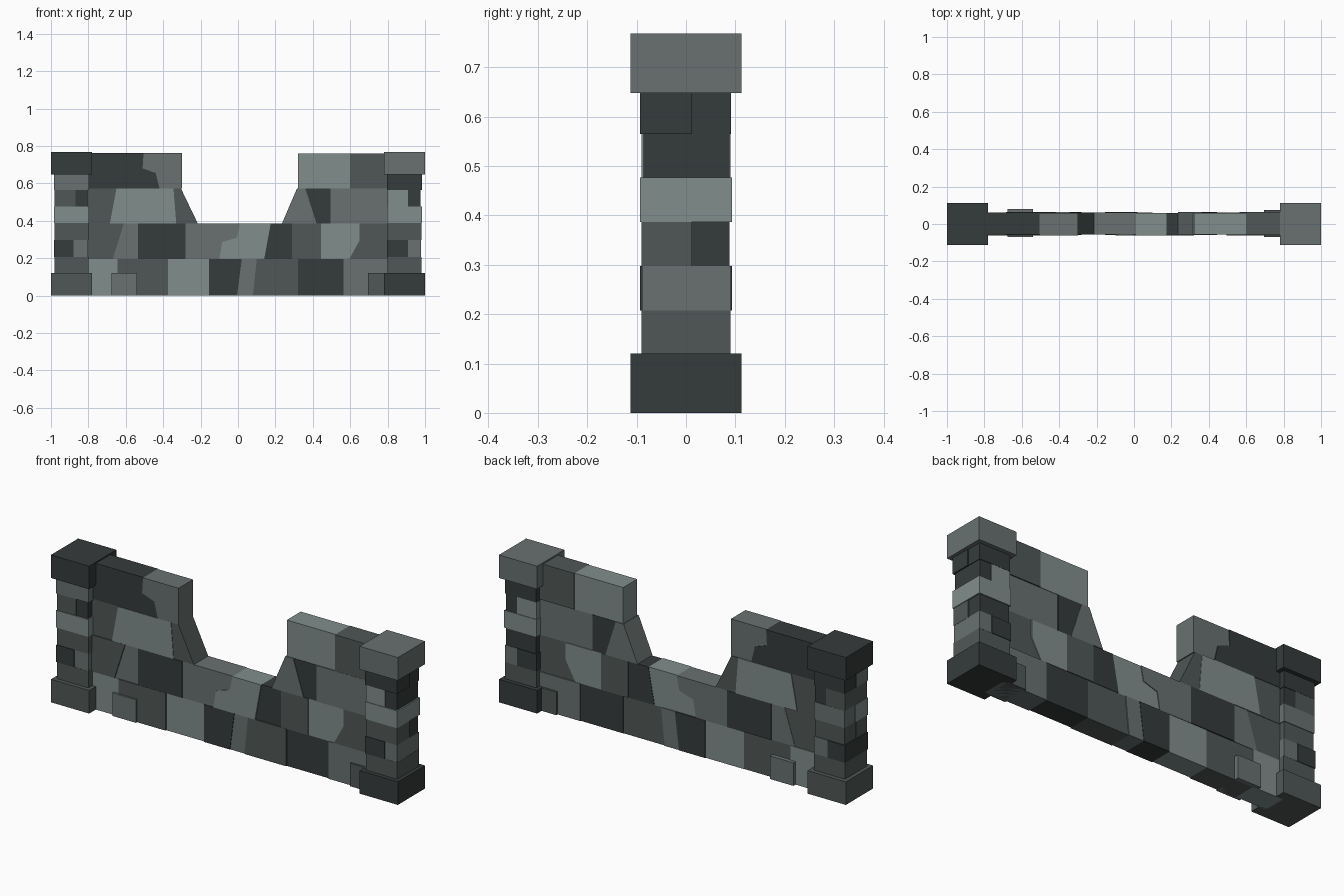
import bpy, bmesh

if "Cube" in bpy.data.objects:
    bpy.data.objects.remove(bpy.data.objects["Cube"])

# Four shades of grey stone
SHADES = {
    "light": (0.22, 0.27, 0.265, 1), "mid": (0.14, 0.165, 0.163, 1),
    "dim": (0.08, 0.097, 0.094, 1), "dark": (0.036, 0.044, 0.044, 1)}
MATS = {}
for key, col in SHADES.items():
    MATS[key] = bpy.data.materials.new("stone_" + key)
    MATS[key].diffuse_color = col


def prism(name, pts, y0, y1, shade):
    """Extrude an (x, z) outline from y0 to y1."""
    bm = bmesh.new()
    face = bm.faces.new([bm.verts.new((x, y0, z)) for x, z in pts])
    ext = bmesh.ops.extrude_face_region(bm, geom=[face])
    for v in ext["geom"]:
        if isinstance(v, bmesh.types.BMVert):
            v.co.y = y1
    bmesh.ops.recalc_face_normals(bm, faces=bm.faces)
    me = bpy.data.meshes.new(name)
    bm.to_mesh(me)
    bm.free()
    me.materials.append(MATS[shade])
    ob = bpy.data.objects.new(name, me)
    bpy.context.collection.objects.link(ob)
    return ob


def block(name, x0, x1, y0, y1, z0, z1, shade):
    return prism(name, [(x0, z0), (x1, z0), (x1, z1), (x0, z1)], y0, y1, shade)


DEPTHS = [(-0.057, 0.062), (-0.061, 0.058), (-0.055, 0.06), (-0.06, 0.064)]


def course(name, z0, z1, joints, shades, shift=0):
    """Row of stones; each joint is a bottom-to-top polyline (x bottom, [bends], x top)."""
    lines = [[(j[0], z0)] + list(j[1:-1]) + [(j[-1], z1)] for j in joints]
    for i, shade in enumerate(shades):
        y0, y1 = DEPTHS[(i + shift) % 4]
        prism(name, lines[i] + lines[i + 1][::-1], y0, y1, shade)


# Wall courses, bottom to top, with a broken gap in the upper two
course("wall_course_1", 0.0, 0.195,
       [(-0.82, -0.82), (-0.645, -0.645), (-0.375, -0.375), (-0.155, -0.155), (-0.005, 0.02),
        (0.08, 0.10), (0.32, 0.32), (0.565, 0.565), (0.82, 0.82)],
       ["light", "dim", "light", "dark", "mid", "dim", "dark", "mid"])
course("wall_course_2", 0.195, 0.385,
       [(-0.82, -0.82), (-0.67, -0.61), (-0.535, -0.535), (-0.28, -0.28),
        (-0.10, (-0.085, 0.285), (-0.005, 0.31), 0.01), (0.14, 0.175), (0.29, 0.29),
        (0.445, 0.445), (0.595, (0.65, 0.295), 0.65), (0.82, 0.82)],
       ["dim", "mid", "dark", "mid", "light", "dark", "dim", "light", "dim"], 1)
course("wall_course_3_left", 0.385, 0.572,
       [(-0.82, -0.82), (-0.685, -0.65), (-0.33, -0.345), (-0.215, (-0.3, 0.562), -0.305)],
       ["dim", "light", "dim"], 2)
course("wall_course_3_right", 0.385, 0.572,
       [(0.235, 0.315), (0.42, 0.36), (0.495, 0.495), (0.82, 0.82)],
       ["mid", "dark", "mid"], 3)
course("wall_course_4_left", 0.572, 0.762,
       [(-0.82, -0.82), (-0.42, (-0.44, 0.655), (-0.51, 0.68), -0.505), (-0.30, -0.30)],
       ["dark", "mid"])
course("wall_course_4_right", 0.572, 0.76,
       [(0.32, 0.32), (0.60, 0.60), (0.82, 0.82)], ["light", "dim"], 2)

# Small stones standing proud at the foot of the wall
block("foot_stone_left", -0.675, -0.54, -0.07, 0.08, 0, 0.12, "mid")
block("foot_stone_right", 0.695, 0.80, -0.07, 0.075, 0, 0.12, "dim")

# Pillar shafts: each layer has shade, second shade, split axis and split position
ZS = [0.12, 0.207, 0.297, 0.387, 0.477, 0.565, 0.648]
LEFT = [("dim", "dim", None, 0), ("dark", "mid", "x", 0.01), ("dim", "dim", "y", 0.0),
        ("light", "mid", "y", 0.01), ("dim", "dark", "x", 0.02), ("mid", "dark", "y", 0.0)]
RIGHT = [("dim", "dim", None, 0), ("dark", "mid", "x", 0.02), ("dim", "dark", "y", 0.012),
         ("light", "light", None, 0), ("light", "dark", "x", 0.02), ("dark", "dark", "y", 0.012)]


def pillar(side, cx, layers, base, cap):
    block(side + "_pillar_base", cx - 0.11, cx + 0.11, -0.112, 0.112, 0, 0.12, base)
    for i, (a, b, axis, s) in enumerate(layers):
        z0, z1 = ZS[i], ZS[i + 1]
        name = side + "_pillar_layer_%d" % (i + 1)
        r = 0.090 + 0.003 * (i % 2)
        if axis == "x":
            block(name, cx - r, cx + s, -r, r, z0, z1, a)
            block(name, cx + s, cx + r - 0.004, -r + 0.004, r - 0.002, z0, z1, b)
        elif axis == "y":
            block(name, cx - r, cx + r, -r, s, z0, z1, a)
            block(name, cx - r + 0.004, cx + r - 0.004, s, r - 0.002, z0, z1, b)
        else:
            block(name, cx - r, cx + r, -r, r, z0, z1, a)
    block(side + "_pillar_cap", cx - 0.11, cx + 0.11, -0.112, 0.112, 0.648, 0.768, cap)


pillar("left", -0.89, LEFT, "dim", "dark")
pillar("right", 0.89, RIGHT, "dark", "mid")

for m in bpy.data.materials:
    if m.users and not m.is_grease_pencil:
        m.use_nodes = True
        m.node_tree.nodes["Principled BSDF"].inputs["Base Color"].default_value = m.diffuse_color
